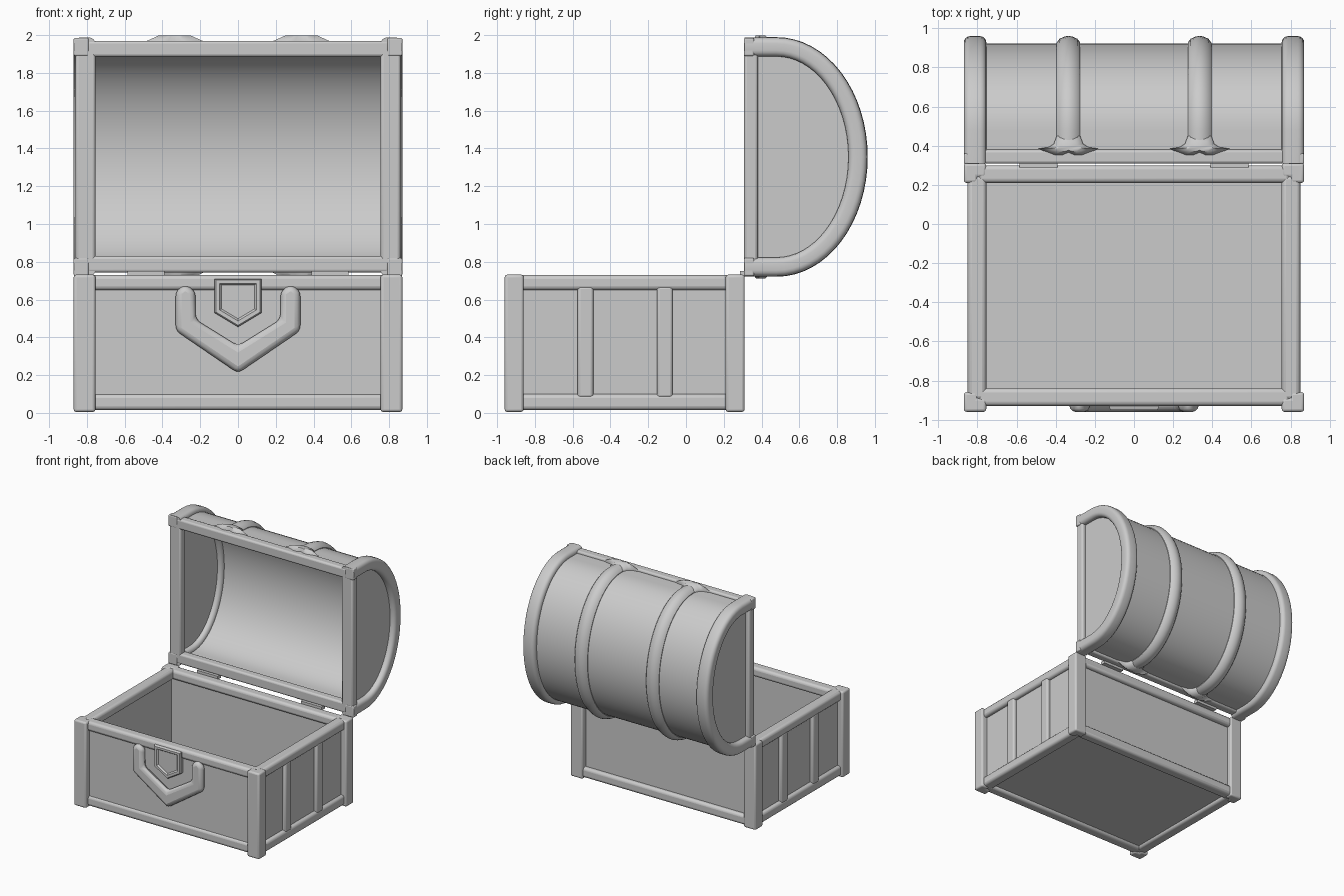
import bpy, bmesh, math
from mathutils import Vector

if "Cube" in bpy.data.objects:
    bpy.data.objects.remove(bpy.data.objects["Cube"])

metal = bpy.data.materials.new("plain grey")
metal.diffuse_color = (0.6, 0.6, 0.6, 1)
metal.use_nodes = True
metal.node_tree.nodes["Principled BSDF"].inputs["Base Color"].default_value = metal.diffuse_color


def finish(name, bm, bevel=0, segments=3, angle=35):
    bmesh.ops.recalc_face_normals(bm, faces=bm.faces)
    me = bpy.data.meshes.new(name)
    bm.to_mesh(me)
    bm.free()
    ob = bpy.data.objects.new(name, me)
    bpy.context.collection.objects.link(ob)
    me.materials.append(metal)
    if bevel:
        mod = ob.modifiers.new("round", 'BEVEL')
        mod.width, mod.segments, mod.limit_method = bevel, segments, 'ANGLE'
    bpy.ops.object.select_all(action='DESELECT')
    ob.select_set(True)
    bpy.context.view_layer.objects.active = ob
    bpy.ops.object.shade_smooth_by_angle(angle=math.radians(angle))
    return ob


def box(name, x, y, z, bevel=0.0):
    bm = bmesh.new()
    bmesh.ops.create_cube(bm, size=1)
    for v in bm.verts:
        v.co = [a + (b - a) * (c + 0.5) for (a, b), c in zip((x, y, z), v.co)]
    return finish(name, bm, bevel)


def prism(name, points, place, near, far, bevel=0.0, segments=1):
    """Extrude a 2D outline between two depths; place maps (u, v, depth) to 3D."""
    bm = bmesh.new()
    a = [bm.verts.new(place(u, v, near)) for u, v in points]
    b = [bm.verts.new(place(u, v, far)) for u, v in points]
    bm.faces.new(a)
    bm.faces.new(b[::-1])
    n = len(points)
    for i in range(n):
        j = (i + 1) % n
        bm.faces.new((a[i], b[i], b[j], a[j]))
    return finish(name, bm, bevel, segments)


def sweep(name, path, section):
    """Carry an (x, outward offset) section along a (y, z) path, capping the ends."""
    bm = bmesh.new()
    rings = []
    for i, p in enumerate(path):
        t = (path[min(i + 1, len(path) - 1)] - path[max(i - 1, 0)]).normalized()
        n = Vector((-t.y, t.x))
        rings.append([bm.verts.new((x, p.x + n.x * d, p.y + n.y * d)) for x, d in section])
    m = len(section)
    for r, s in zip(rings, rings[1:]):
        for i in range(m):
            j = (i + 1) % m
            bm.faces.new((r[i], r[j], s[j], s[i]))
    bm.faces.new(rings[0])
    bm.faces.new(rings[-1][::-1])
    return finish(name, bm)


def dome(start, steps=32):
    """Outline of the lid from its upper edge round to its lower edge."""
    mid, y0, ry, rz = 1.355, 0.48, 0.48, 0.632
    arc = [Vector((y0 + ry * math.cos(a), mid + rz * math.sin(a)))
           for a in (math.pi / 2 - math.pi * i / steps for i in range(steps + 1))]
    return [Vector((start, mid + rz))] + arc + [Vector((start, mid - rz))]


def round_section(x0, x1, d0, d1, r, n=4):
    pts = []
    for cx, cd, q in ((x1 - r, d1 - r, 0), (x0 + r, d1 - r, 1), (x0 + r, d0 + r, 2), (x1 - r, d0 + r, 3)):
        for i in range(n + 1):
            a = math.pi / 2 * (q + i / n)
            pts.append((cx + r * math.cos(a), cd + r * math.sin(a)))
    return pts


# --- Chest body: floor and thin walls ---
box("floor", (-0.81, 0.81), (-0.9, 0.26), (0.04, 0.06))
box("front_wall", (-0.81, 0.81), (-0.915, -0.885), (0.04, 0.7))
box("back_wall", (-0.81, 0.81), (0.235, 0.265), (0.04, 0.7))
for label, z in (("bottom", (0.015, 0.1)), ("top", (0.65, 0.73))):
    box(label + "_front_rail", (-0.8, 0.8), (-0.93, -0.84), z, 0.022)
    box(label + "_back_rail", (-0.8, 0.8), (0.21, 0.3), z, 0.022)

for s, side in ((-1, "left"), (1, "right")):
    def span(a, b):
        return tuple(sorted((s * a, s * b)))
    box(side + "_wall", span(0.79, 0.82), (-0.9, 0.25), (0.04, 0.7))
    for label, z in (("bottom", (0.015, 0.1)), ("top", (0.65, 0.73))):
        box(side + "_" + label + "_rail", span(0.755, 0.85), (-0.9, 0.25), z, 0.022)
    for y in (-0.5325, -0.1125):
        box(side + "_rib", span(0.79, 0.85), (y - 0.042, y + 0.042), (0.08, 0.67), 0.015)
    # Corner posts, hollowed towards the inside of the chest
    for label, y0, d in (("front", -0.96, 1), ("back", 0.31, -1)):
        corner = [(0.87, y0), (0.755, y0), (0.755, y0 + d * 0.07), (0.8, y0 + d * 0.07),
                  (0.8, y0 + d * 0.1), (0.87, y0 + d * 0.1)]
        prism(side + "_" + label + "_post", corner, lambda u, v, w: (s * u, v, w),
              0.005, 0.732, 0.014, 3)
    # Lid end: rim, flat panel, front stile and corner caps
    sec = round_section(0.755, 0.87, -0.1, 0, 0.032)
    sweep(side + "_lid_rim", dome(0.31), [(s * x, d) for x, d in sec])
    panel = [(0.33 + (p.x - 0.31) * 0.91, 1.355 + (p.y - 1.355) * 0.91) for p in dome(0.31)]
    prism(side + "_lid_panel", panel, lambda u, v, w: (s * w, u, v), 0.795, 0.825)
    box(side + "_lid_stile", span(0.755, 0.86), (0.308, 0.38), (0.78, 1.93), 0.015)
    for z in ((0.725, 0.82), (1.89, 1.985)):
        box(side + "_lid_corner", span(0.79, 0.87), (0.306, 0.36), z, 0.008)
    # Hinge leaf
    box(side + "_hinge", span(0.39, 0.585), (0.285, 0.33), (0.722, 0.75))

# --- Lid: curved shell, front rails ---
sweep("lid_shell", dome(0.33), [(-0.81, -0.065), (0.81, -0.065), (0.81, -0.037), (-0.81, -0.037)])
box("lid_top_rail", (-0.8, 0.8), (0.308, 0.38), (1.885, 1.97), 0.015)
box("lid_bottom_rail", (-0.8, 0.8), (0.308, 0.38), (0.743, 0.83), 0.015)

# --- Lid straps with flared ends ---
strap = [(-0.06, -0.05), (-0.06, -0.032), (-0.045, -0.013), (-0.02, -0.002), (0, 0.002),
         (0.02, -0.002), (0.045, -0.013), (0.06, -0.032), (0.06, -0.05)]
half = [(0, 0.365), (0.035, 0.35), (0.075, 0.352), (0.115, 0.368), (0.153, 0.385),
        (0.1, 0.393), (0.075, 0.41), (0.06, 0.45)]
flare = half + [(-u, v) for u, v in half[:0:-1]]
for c in (-0.335, 0.335):
    sweep("lid_strap", dome(0.4), [(c + x, d) for x, d in strap])
    for m in (1, -1):
        bm = bmesh.new()
        low = [bm.verts.new((c + u, v, 1.355 + m * 0.59)) for u, v in flare]
        rim = [bm.verts.new((c + u, v, 1.355 + m * 0.612)) for u, v in flare]
        top = [bm.verts.new((c + u * 0.55, 0.39 + (v - 0.39) * 0.5, 1.355 + m * 0.643)) for u, v in flare]
        n = len(flare)
        for a, b in ((low, rim), (rim, top)):
            for i in range(n):
                bm.faces.new((a[i], a[(i + 1) % n], b[(i + 1) % n], b[i]))
        bm.faces.new(top)
        bm.faces.new(low[::-1])
        finish("strap_flare", bm, angle=50)

# --- Front clasp: angular loop and shield-shaped lock ---
def front(u, v, w):
    return (u, w, v)


right = [(0, 0.21), (0.33, 0.435), (0.33, 0.645), (0.28, 0.68), (0.225, 0.645), (0.225, 0.495), (0, 0.355)]
loop = right + [(-u, v) for u, v in right[-2:0:-1]]
prism("clasp_loop", loop, front, -0.96, -0.9, 0.035, 3)


def shield(k):
    return [(u * k, 0.6 + (v - 0.6) * k) for u, v in
            ((-0.125, 0.71), (0.125, 0.71), (0.125, 0.53), (0, 0.455), (-0.125, 0.53))]


bm = bmesh.new()
rings = [[bm.verts.new(front(u, v, y)) for u, v in shield(k)]
         for k, y in ((1, -0.89), (1, -0.942), (0.94, -0.952), (0.78, -0.952), (0.7, -0.94))]
for a, b in zip(rings, rings[1:]):
    for i in range(5):
        j = (i + 1) % 5
        bm.faces.new((a[i], a[j], b[j], b[i]))
bm.faces.new(rings[-1])
bm.faces.new(rings[0][::-1])
finish("lock_shield", bm)
